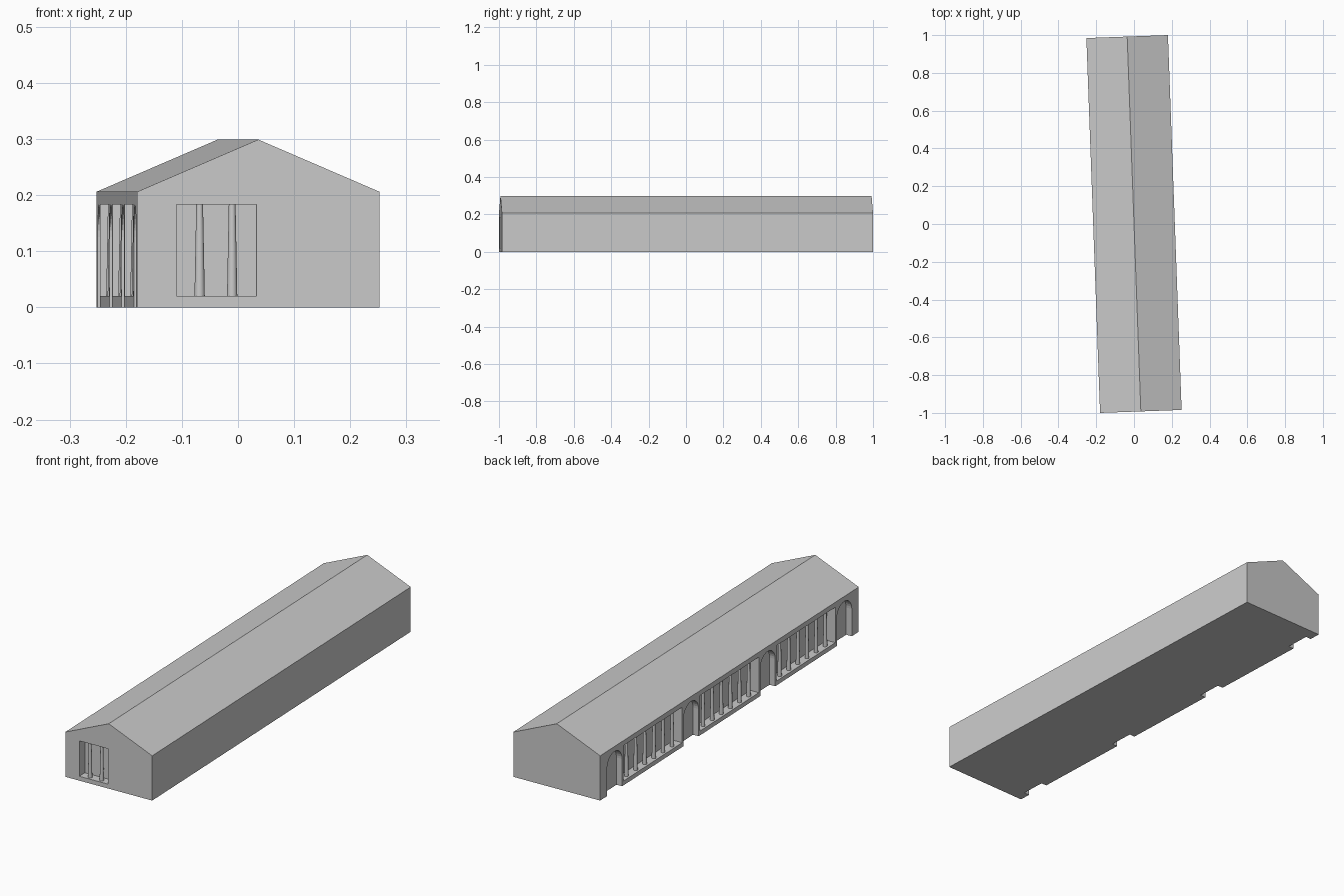
import bpy, bmesh, math
from mathutils import Matrix, Vector

if "Cube" in bpy.data.objects:
    bpy.data.objects.remove(bpy.data.objects["Cube"])

HX, HY = 0.216, 0.9928        # half width, half length
EAVE, RIDGE = 0.206, 0.299
SILL, TOP = 0.02, 0.183
TURN = Matrix.Rotation(math.radians(2.09), 4, 'Z')


def prism(name, points, vec):
    """Extrude a closed 3D outline along vec."""
    bm = bmesh.new()
    face = bm.faces.new([bm.verts.new(p) for p in points])
    ext = bmesh.ops.extrude_face_region(bm, geom=[face])
    verts = [g for g in ext['geom'] if isinstance(g, bmesh.types.BMVert)]
    bmesh.ops.translate(bm, verts=verts, vec=Vector(vec))
    bmesh.ops.recalc_face_normals(bm, faces=bm.faces)
    mesh = bpy.data.meshes.new(name)
    bm.to_mesh(mesh)
    bm.free()
    obj = bpy.data.objects.new(name, mesh)
    bpy.context.collection.objects.link(obj)
    return obj


def cut(target, cutter):
    cutter.hide_render = True
    mod = target.modifiers.new("cut", 'BOOLEAN')
    mod.operation = 'DIFFERENCE'
    mod.solver = 'EXACT'
    mod.object = cutter
    bpy.context.view_layer.objects.active = target
    bpy.ops.object.modifier_apply(modifier=mod.name)
    bpy.data.objects.remove(cutter, do_unlink=True)


def side_outline(pairs):
    """(y, z) pairs on a plane just outside the left wall."""
    return [(-HX - 0.05, y, z) for y, z in pairs]


def column(name, x, y):
    bpy.ops.mesh.primitive_cone_add(vertices=20, radius1=0.0092, radius2=0.006,
                                    depth=TOP - SILL + 0.004,
                                    location=(x, y, (TOP + SILL) / 2))
    obj = bpy.context.object
    obj.name = name
    bpy.ops.object.shade_smooth_by_angle(angle=math.radians(40))
    return obj


# Gabled hall
hall = prism("hall", [(-HX, -HY, 0), (HX, -HY, 0), (HX, -HY, EAVE),
                      (0, -HY, RIDGE), (-HX, -HY, EAVE)], (0, 2 * HY, 0))
parts = [hall]

# Arched niches along the left wall
PERIOD, AW = 0.588, 0.0575
for i in range(4):
    yc = (i - 1.5) * PERIOD
    spring = TOP - AW
    arc = [(yc + AW * math.cos(math.pi * k / 16), spring + AW * math.sin(math.pi * k / 16))
           for k in range(17)]
    outline = side_outline([(yc - AW, -0.05), (yc + AW, -0.05)] + arc)
    cut(hall, prism("arch_cutter", outline, (0.05 + 0.028, 0, 0)))

# Colonnade recesses between the arches
BAY, DEPTH = 0.225, 0.042
for i in range(3):
    yc = (i - 1) * PERIOD
    outline = side_outline([(yc - BAY, SILL), (yc + BAY, SILL),
                            (yc + BAY, TOP), (yc - BAY, TOP)])
    cut(hall, prism("bay_cutter", outline, (0.05 + DEPTH, 0, 0)))
    for k in range(6):
        parts.append(column("side_column", -HX + 0.018, yc + (k - 2.5) * 0.07))

# Recess with two columns in the front gable
X0, X1 = -0.146, -0.003
cut(hall, prism("front_cutter", [(X0, -HY - 0.05, SILL), (X1, -HY - 0.05, SILL),
                                 (X1, -HY - 0.05, TOP), (X0, -HY - 0.05, TOP)],
                (0, 0.05 + DEPTH, 0)))
for x in (-0.104, -0.046):
    parts.append(column("front_column", x, -HY + 0.018))

# Turn the whole building slightly
bpy.context.view_layer.update()
for p in parts:
    p.matrix_world = TURN @ p.matrix_world
